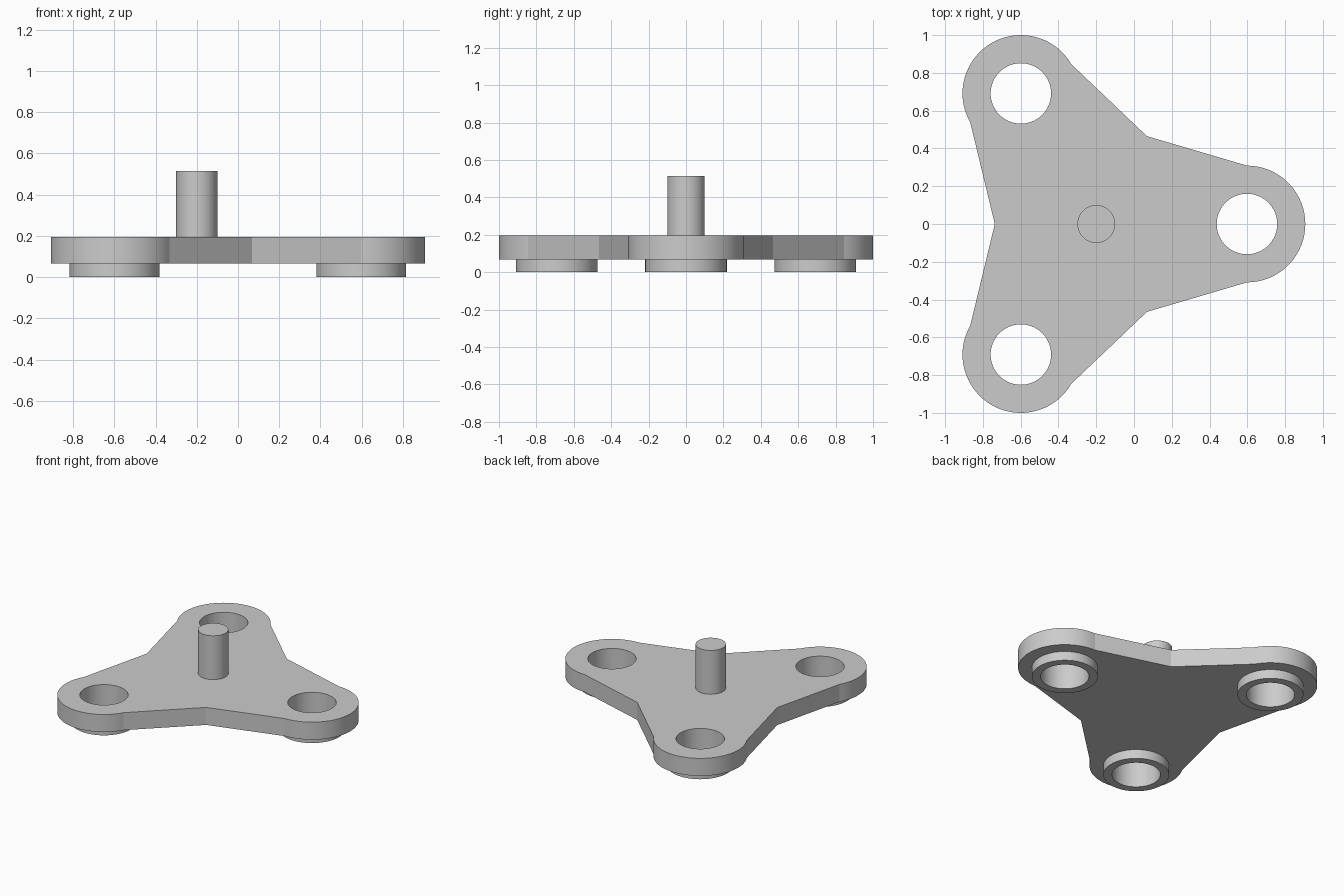
import bpy
import bmesh
from math import cos, sin, pi, radians

cube = bpy.data.objects.get("Cube")
if cube:
    bpy.data.objects.remove(cube, do_unlink=True)

HUB_X = -0.2
ARM = 0.798          # hub to lobe centre
LOBE_R = 0.309
HOLE_R = 0.16
BOSS_R = 0.218
PIN_R = 0.1
WAIST_R = 0.537
PLATE_BOTTOM, PLATE_TOP, PIN_TOP = 0.067, 0.195, 0.515

grey = bpy.data.materials.new("plain grey")
grey.use_nodes = True
colour = (0.6, 0.6, 0.6, 1)
grey.diffuse_color = colour
grey.node_tree.nodes["Principled BSDF"].inputs["Base Color"].default_value = colour


def polar(centre, radius, angle):
    return centre[0] + radius * cos(angle), centre[1] + radius * sin(angle)


def circle(centre, radius, segments=72):
    return [polar(centre, radius, 2 * pi * i / segments) for i in range(segments)]


def prism(name, loops, bottom, top):
    """Extrude an outline, with any further loops as holes."""
    bm = bmesh.new()
    edges = []
    for loop in loops:
        verts = [bm.verts.new((x, y, bottom)) for x, y in loop]
        edges += [bm.edges.new((v, verts[i - 1])) for i, v in enumerate(verts)]
    bmesh.ops.triangle_fill(bm, edges=edges, use_beauty=True, normal=(0, 0, 1))
    raised = bmesh.ops.extrude_face_region(bm, geom=bm.faces[:], use_keep_orig=True)
    for v in raised["geom"]:
        if isinstance(v, bmesh.types.BMVert):
            v.co.z = top
    bmesh.ops.recalc_face_normals(bm, faces=bm.faces[:])
    mesh = bpy.data.meshes.new(name)
    bm.to_mesh(mesh)
    bm.free()
    mesh.materials.append(grey)
    obj = bpy.data.objects.new(name, mesh)
    bpy.context.collection.objects.link(obj)
    bpy.ops.object.select_all(action="DESELECT")
    obj.select_set(True)
    bpy.context.view_layer.objects.active = obj
    bpy.ops.object.shade_smooth_by_angle(angle=radians(10))
    return obj


# Three-lobed plate outline: half-round lobe ends joined at the waist points
hub = (HUB_X, 0)
directions = [2 * pi * i / 3 for i in range(3)]
lobes = [polar(hub, ARM, a) for a in directions]
outline = []
for centre, a in zip(lobes, directions):
    steps = 36
    outline += [polar(centre, LOBE_R, a - pi / 2 + pi * i / steps) for i in range(steps + 1)]
    outline.append(polar(hub, WAIST_R, a + pi / 3))

prism("plate", [outline] + [circle(c, HOLE_R) for c in lobes], PLATE_BOTTOM, PLATE_TOP)

# Ring bosses under each lobe
for side, centre in zip(("left", "back_right", "front_right"), lobes):
    prism(side + "_boss", [circle(centre, BOSS_R), circle(centre, HOLE_R)], 0, PLATE_BOTTOM)

# Central pin
prism("centre_pin", [circle(hub, PIN_R, 48)], PLATE_TOP, PIN_TOP)
